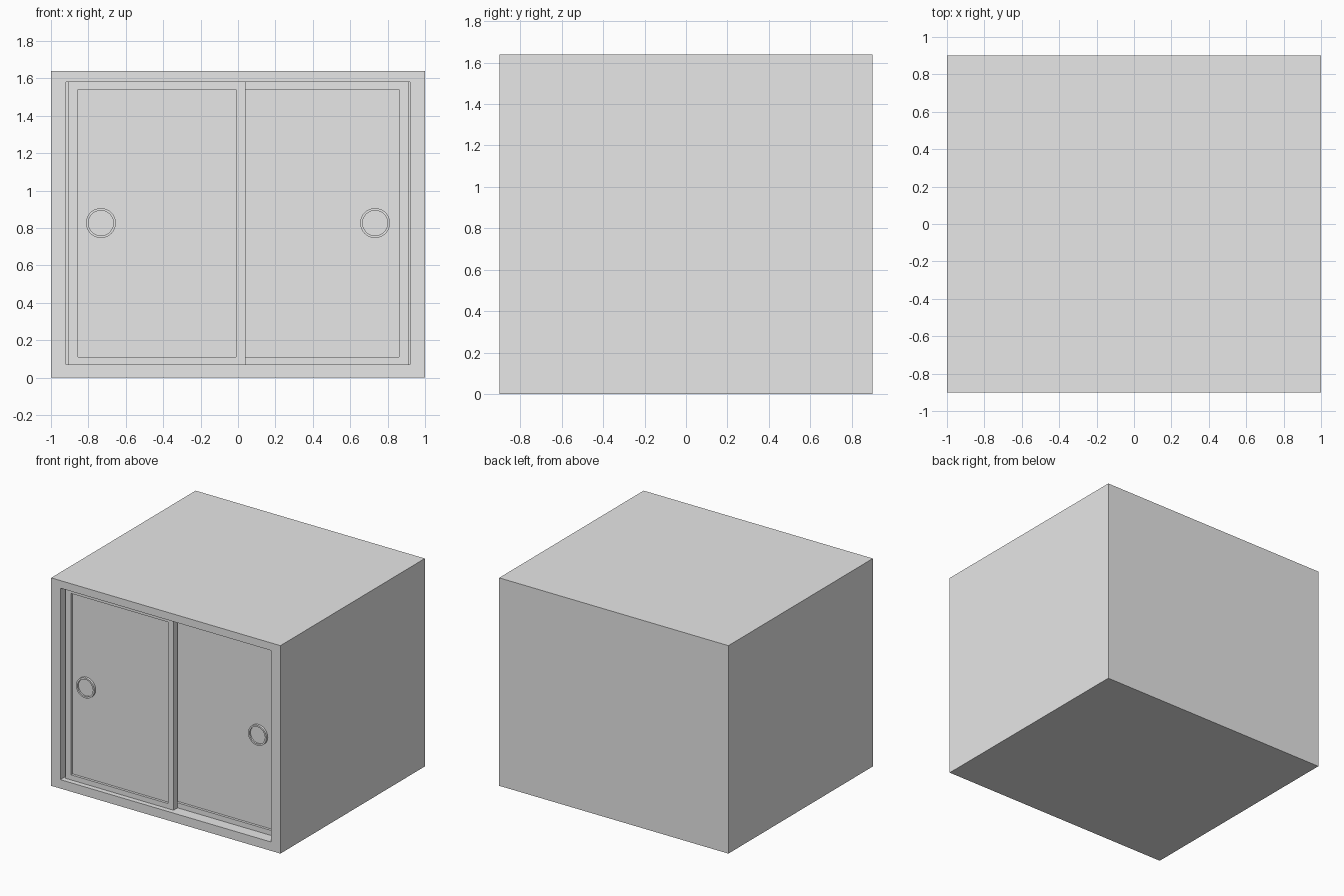
import bpy, bmesh, math
from mathutils import Matrix

if "Cube" in bpy.data.objects:
    bpy.data.objects.remove(bpy.data.objects["Cube"])

grey = bpy.data.materials.new("plain_grey")
grey.diffuse_color = (0.8, 0.8, 0.8, 1)
grey.use_nodes = True
grey.node_tree.nodes["Principled BSDF"].inputs["Base Color"].default_value = grey.diffuse_color

W, D, H = 1.0, 0.9, 1.64                    # half width, half depth, height
X, Z0, Z1 = 0.92, 0.07, 1.58                # front opening


def finish(name, bm):
    bmesh.ops.recalc_face_normals(bm, faces=bm.faces)
    me = bpy.data.meshes.new(name)
    bm.to_mesh(me)
    bm.free()
    me.materials.append(grey)
    ob = bpy.data.objects.new(name, me)
    bpy.context.collection.objects.link(ob)
    return ob


def box(lo, hi):
    bm = bmesh.new()
    bmesh.ops.create_cube(bm, size=1)
    for v in bm.verts:
        v.co = [lo[i] + (v.co[i] + 0.5) * (hi[i] - lo[i]) for i in range(3)]
    bm.normal_update()
    return bm


def front_face(bm):
    return min(bm.faces, key=lambda f: f.calc_center_median().y)


def recess(bm, lo, hi, depth):
    """Inset the front face to the rectangle lo..hi (x, z) and push it back."""
    face = front_face(bm)
    c = face.calc_center_median()
    bmesh.ops.inset_individual(bm, faces=[face], thickness=0.01)
    for v in face.verts:
        v.co.x = lo[0] if v.co.x < c.x else hi[0]
        v.co.z = lo[1] if v.co.z < c.z else hi[1]
    wall = bmesh.ops.extrude_discrete_faces(bm, faces=[face])["faces"][0]
    bmesh.ops.translate(bm, verts=wall.verts, vec=(0, depth, 0))


# Cabinet case: hollow box open at the front
bm = box((-W, -D, 0), (W, D, H))
recess(bm, (-X, Z0), (X, Z1), 2 * D - 0.08)
finish("cabinet_case", bm)


# Sliding doors with a sunken panel, the left one running in the front track
def door(name, x0, x1, px0, px1, y):
    bm = box((x0, y, Z0), (x1, y + 0.05, Z1))
    recess(bm, (px0, 0.11), (px1, 1.54), 0.02)
    finish(name, bm)


door("left_sliding_door", -0.905, 0.04, -0.855, -0.01, -0.86)
door("right_sliding_door", -0.03, 0.915, 0.02, 0.86, -0.81)


# Round finger pulls: a low rim around a shallow dish
def finger_pull(name, x, y):
    bm = bmesh.new()
    n, rings = 32, []
    for r, dy in ((0.08, 0.002), (0.08, -0.018), (0.067, -0.018), (0.067, -0.005)):
        rings.append([bm.verts.new((x + r * math.cos(2 * math.pi * i / n), y + dy,
                                    0.826 + r * math.sin(2 * math.pi * i / n)))
                      for i in range(n)])
    for a, b in zip(rings, rings[1:]):
        for i in range(n):
            j = (i + 1) % n
            bm.faces.new((a[i], a[j], b[j], b[i]))
    bm.faces.new(rings[0])
    bm.faces.new(rings[-1])
    ob = finish(name, bm)
    bpy.context.view_layer.objects.active = ob
    ob.select_set(True)
    bpy.ops.object.shade_smooth_by_angle(angle=math.radians(30))
    ob.select_set(False)


finger_pull("left_finger_pull", -0.733, -0.84)
finger_pull("right_finger_pull", 0.733, -0.79)
